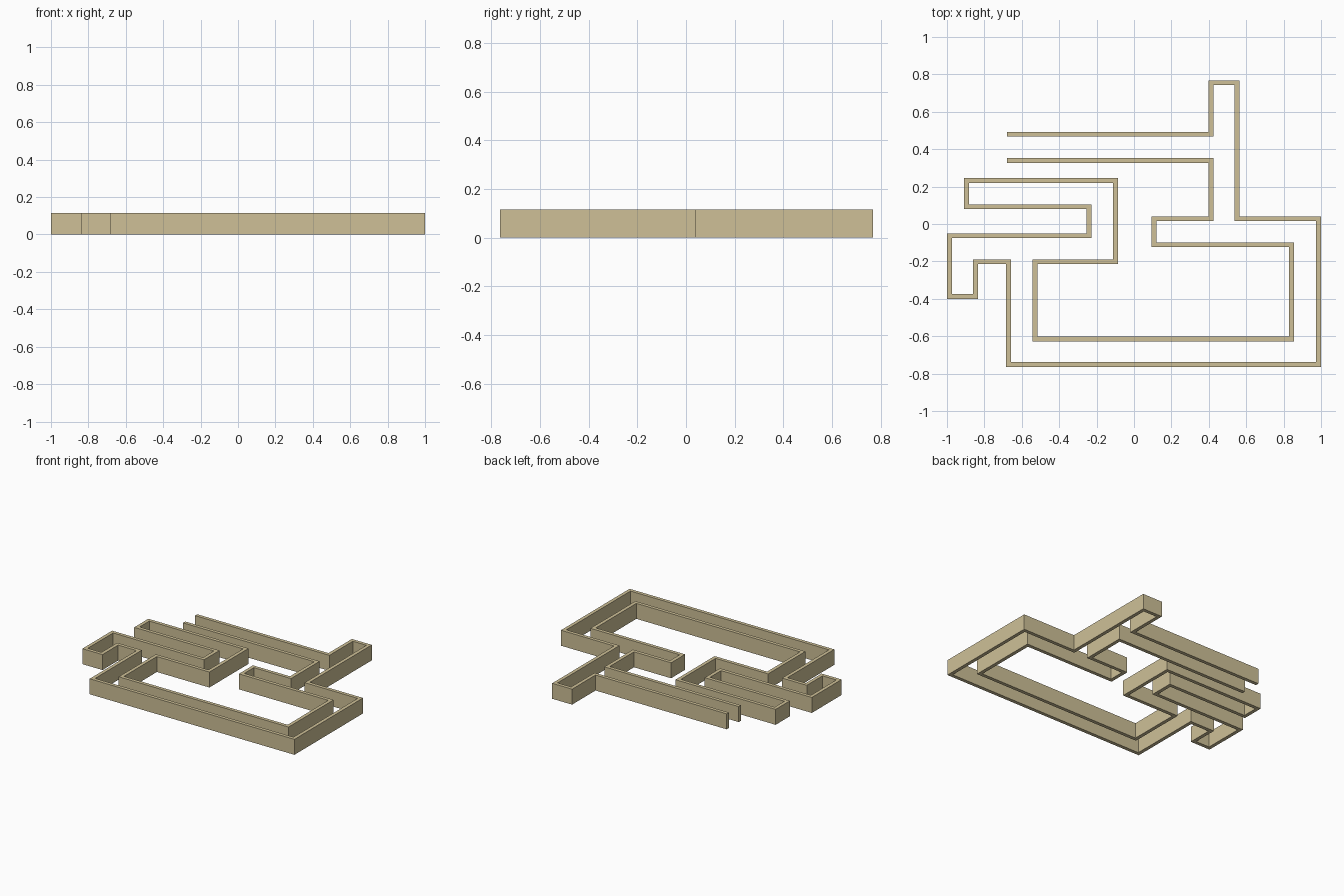
import bpy, bmesh
from mathutils import Vector

if "Cube" in bpy.data.objects:
    bpy.data.objects.remove(bpy.data.objects["Cube"])

H = 0.115      # wall height
T = 0.026      # wall thickness

# Centre line of the wall: it turns at right angles, so each entry is the next
# coordinate, alternating x and y from the start point.
START = (-0.68, 0.48)
TURNS = [0.412, 0.755, 0.55, 0.028, 0.987, -0.752, -0.671, -0.202, -0.848, -0.387,
         -0.987, -0.063, -0.24, 0.092, -0.896, 0.232, -0.098, -0.202, -0.53, -0.614,
         0.842, -0.111, 0.107, 0.028, 0.412, 0.339, -0.68]

path = [Vector(START)]
for i, v in enumerate(TURNS):
    p = path[-1].copy()
    p[i % 2] = v
    path.append(p)


def side(points, d):
    """Mitred offset of a right-angled path."""
    out = []
    for i, p in enumerate(points):
        dirs = []
        if i > 0:
            dirs.append((p - points[i - 1]).normalized())
        if i < len(points) - 1:
            dirs.append((points[i + 1] - p).normalized())
        out.append(p + sum((Vector((-t.y, t.x)) * d for t in dirs), Vector((0, 0))))
    return out


# Maze wall: ribbon of quads between the two offsets, extruded upward
bm = bmesh.new()
left = [bm.verts.new((p.x, p.y, 0)) for p in side(path, T / 2)]
right = [bm.verts.new((p.x, p.y, 0)) for p in side(path, -T / 2)]
base = [bm.faces.new((left[i], left[i + 1], right[i + 1], right[i]))
        for i in range(len(path) - 1)]
ext = bmesh.ops.extrude_face_region(bm, geom=base, use_keep_orig=True)
bmesh.ops.translate(bm, vec=(0, 0, H),
                    verts=[g for g in ext["geom"] if isinstance(g, bmesh.types.BMVert)])
bmesh.ops.recalc_face_normals(bm, faces=bm.faces)
mesh = bpy.data.meshes.new("maze_wall")
bm.to_mesh(mesh)
bm.free()

# Sand-coloured material
mat = bpy.data.materials.new("sand")
mat.diffuse_color = (0.62, 0.53, 0.31, 1)
mat.use_nodes = True
mat.node_tree.nodes["Principled BSDF"].inputs["Base Color"].default_value = mat.diffuse_color
mesh.materials.append(mat)
wall = bpy.data.objects.new("maze_wall", mesh)
bpy.context.collection.objects.link(wall)
